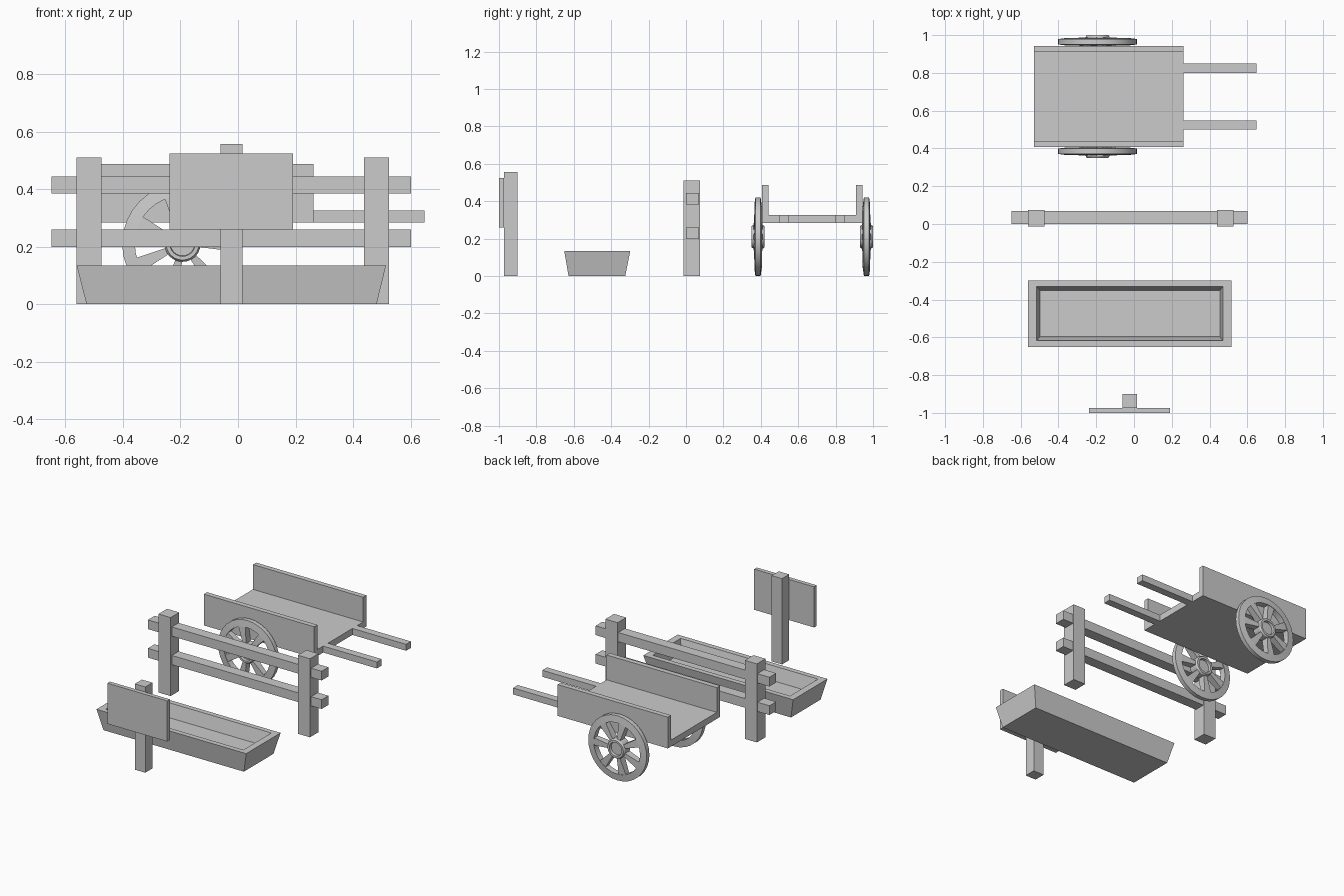
import bpy, bmesh
from math import sin, cos, pi
from mathutils import Vector, Matrix

if "Cube" in bpy.data.objects:
    bpy.data.objects.remove(bpy.data.objects["Cube"])


def finish(name, bm, smooth=False):
    bmesh.ops.remove_doubles(bm, verts=bm.verts, dist=1e-5)
    bmesh.ops.recalc_face_normals(bm, faces=bm.faces)
    me = bpy.data.meshes.new(name)
    bm.to_mesh(me)
    bm.free()
    ob = bpy.data.objects.new(name, me)
    bpy.context.collection.objects.link(ob)
    if smooth:
        bpy.ops.object.select_all(action='DESELECT')
        ob.select_set(True)
        bpy.context.view_layer.objects.active = ob
        bpy.ops.object.shade_smooth_by_angle(angle=0.5)
    return ob


def loft(bm, rings, closed=False):
    """Skin successive rings of points; cap the ends unless closed."""
    vs = [[bm.verts.new(p) for p in ring] for ring in rings]
    count = len(vs) if closed else len(vs) - 1
    for i in range(count):
        a, b = vs[i], vs[(i + 1) % len(vs)]
        for j in range(len(a)):
            k = (j + 1) % len(a)
            bm.faces.new((a[j], a[k], b[k], b[j]))
    if not closed:
        bm.faces.new(vs[0])
        bm.faces.new(vs[-1])


def rect(x0, x1, y0, y1, z):
    return [(x0, y0, z), (x1, y0, z), (x1, y1, z), (x0, y1, z)]


def box(name, x0, x1, y0, y1, z0, z1):
    bm = bmesh.new()
    loft(bm, [rect(x0, x1, y0, y1, z0), rect(x0, x1, y0, y1, z1)])
    return finish(name, bm)


def lathe(name, profile, centre, segs=32):
    """Revolve a closed (radius, y) profile about the wheel axle."""
    bm = bmesh.new()
    c = Vector(centre)
    rings = []
    for i in range(segs):
        a = 2 * pi * i / segs
        rings.append([c + Vector((r * cos(a), y, r * sin(a))) for r, y in profile])
    loft(bm, rings, closed=True)
    return finish(name, bm, smooth=True)


# Signpost
box("sign_post", -0.06, 0.015, -0.973, -0.90, 0, 0.557)
box("sign_board", -0.239, 0.191, -1.0, -0.973, 0.26, 0.524)

# Trough: outer skin, rim, then sloping inside walls down to the floor
bm = bmesh.new()
loft(bm, [rect(-0.527, 0.482, -0.628, -0.325, 0),
          rect(-0.561, 0.515, -0.651, -0.298, 0.135),
          rect(-0.516, 0.471, -0.618, -0.331, 0.135),
          rect(-0.497, 0.454, -0.596, -0.352, 0.05)])
finish("trough", bm)

# Fence
for side, x0 in (("left", -0.562), ("right", 0.439)):
    box(f"fence_post_{side}", x0, x0 + 0.087, -0.013, 0.075, 0, 0.51)
for level, z0 in (("lower", 0.199), ("upper", 0.384)):
    box(f"fence_rail_{level}", -0.648, 0.601, 0.0, 0.069, z0, z0 + 0.06)

# Cart bed, side boards and shafts
box("cart_bed", -0.53, 0.262, 0.407, 0.943, 0.284, 0.326)
for side, y0 in (("near", 0.407), ("far", 0.910)):
    box(f"cart_side_{side}", -0.53, 0.262, y0, y0 + 0.033, 0.326, 0.487)
for side, y0 in (("near", 0.5), ("far", 0.8)):
    box(f"cart_shaft_{side}", 0.262, 0.648, y0, y0 + 0.049, 0.284, 0.326)

# Wheels: rim, hollowed hub and seven spokes that widen toward the rim
RIM = [(0.210, -0.014), (0.210, 0.014), (0.166, 0.020), (0.166, -0.020)]
HUB = [(0, -0.018), (0.042, -0.018), (0.044, -0.035), (0.057, -0.035),
       (0.063, -0.025), (0.063, 0.025), (0.057, 0.035), (0.044, 0.035),
       (0.042, 0.018), (0, 0.018)]
for side, y in (("near", 0.385), ("far", 0.965)):
    centre = (-0.193, y, 0.21)
    lathe(f"wheel_rim_{side}", RIM, centre)
    lathe(f"wheel_hub_{side}", HUB, centre, 24)
    bm = bmesh.new()
    for i in range(7):
        turn = Matrix.Translation(centre) @ Matrix.Rotation(-2 * pi * i / 7, 4, 'Y')
        rings = []
        for r, w, t in ((0.052, 0.011, 0.024), (0.172, 0.026, 0.017)):
            rings.append([turn @ Vector((r, sy * t, sz * w))
                          for sy, sz in ((-1, -1), (1, -1), (1, 1), (-1, 1))])
        loft(bm, rings)
    finish(f"wheel_spokes_{side}", bm)
